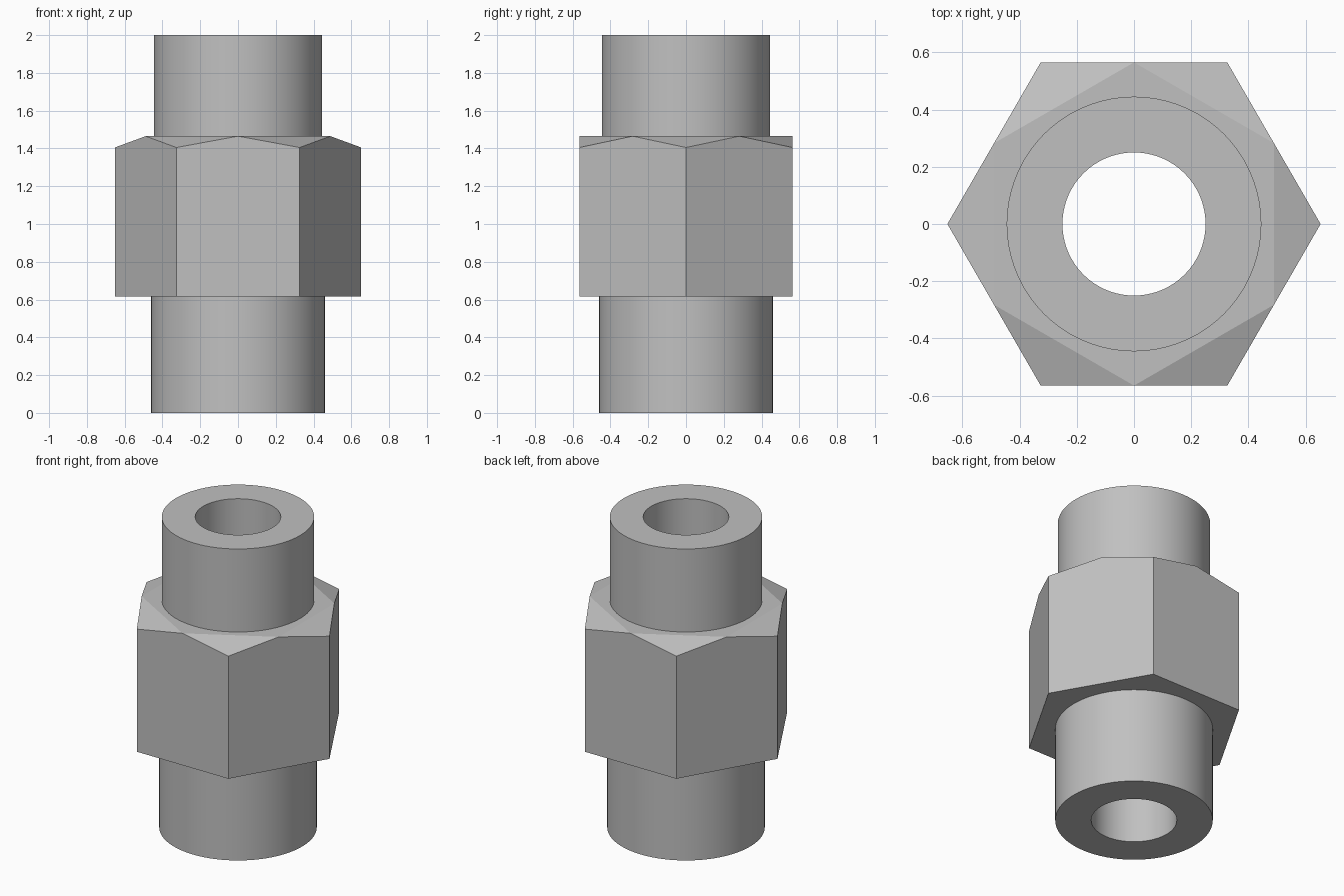
import bpy, bmesh, math

if "Cube" in bpy.data.objects:
    bpy.data.objects.remove(bpy.data.objects["Cube"])

SEG = 72                              # sides of the round parts
BORE, LOWER, UPPER = 0.25, 0.46, 0.445
HEX_R = 0.652                         # hexagon corner radius
APOTHEM = HEX_R * math.cos(math.pi / 6)
HEX_Z0, CORNER_Z, HEX_Z1, TOP = 0.615, 1.405, 1.465, 2.0

bm = bmesh.new()


def ring(radius, z, count=SEG, start=0.0):
    """Ring of vertices around the z axis."""
    return [bm.verts.new((radius * math.cos(start + 2 * math.pi * i / count),
                          radius * math.sin(start + 2 * math.pi * i / count), z))
            for i in range(count)]


def bridge(a, b):
    """Quads between two rings of equal count."""
    n = len(a)
    for i in range(n):
        j = (i + 1) % n
        bm.faces.new((a[i], a[j], b[j], b[i]))


def hex_to_circle(hexa, circle, offset):
    """Flat shoulder between a hexagon and a circle, one face per side."""
    step = SEG // 6
    for k in range(6):
        arc = [circle[(offset + k * step + s) % SEG] for s in range(step + 1)]
        bm.faces.new([hexa[k], hexa[(k + 1) % 6]] + arc[::-1])


# lower sleeve, upper sleeve and through bore
low_a, low_b = ring(LOWER, 0), ring(LOWER, HEX_Z0)
up_a, up_b = ring(UPPER, HEX_Z1), ring(UPPER, TOP)
bore_a, bore_b = ring(BORE, 0), ring(BORE, TOP)
for a, b in ((low_a, low_b), (up_a, up_b), (bore_a, bore_b),
             (low_a, bore_a), (up_b, bore_b)):
    bridge(a, b)

# hexagon: walls peak at the middle of each side, corners are bevelled off
bottom = ring(HEX_R, HEX_Z0, 6)
corners = ring(HEX_R, CORNER_Z, 6)
peaks = ring(APOTHEM, HEX_Z1, 6, math.pi / 6)
for k in range(6):
    j = (k + 1) % 6
    bm.faces.new((bottom[k], bottom[j], corners[j], peaks[k], corners[k]))
    bm.faces.new((corners[k], peaks[k], peaks[k - 1]))
hex_to_circle(bottom, low_b, 0)
hex_to_circle(peaks, up_a, SEG // 12)

bmesh.ops.recalc_face_normals(bm, faces=bm.faces)
mesh = bpy.data.meshes.new("hex_pipe_fitting")
bm.to_mesh(mesh)
bm.free()

steel = bpy.data.materials.new("grey steel")
steel.diffuse_color = (0.53, 0.53, 0.53, 1)
steel.use_nodes = True
steel.node_tree.nodes["Principled BSDF"].inputs["Base Color"].default_value = steel.diffuse_color
mesh.materials.append(steel)

fitting = bpy.data.objects.new("hex_pipe_fitting", mesh)
bpy.context.collection.objects.link(fitting)
bpy.context.view_layer.objects.active = fitting
fitting.select_set(True)
bpy.ops.object.shade_smooth_by_angle(angle=math.radians(15))
